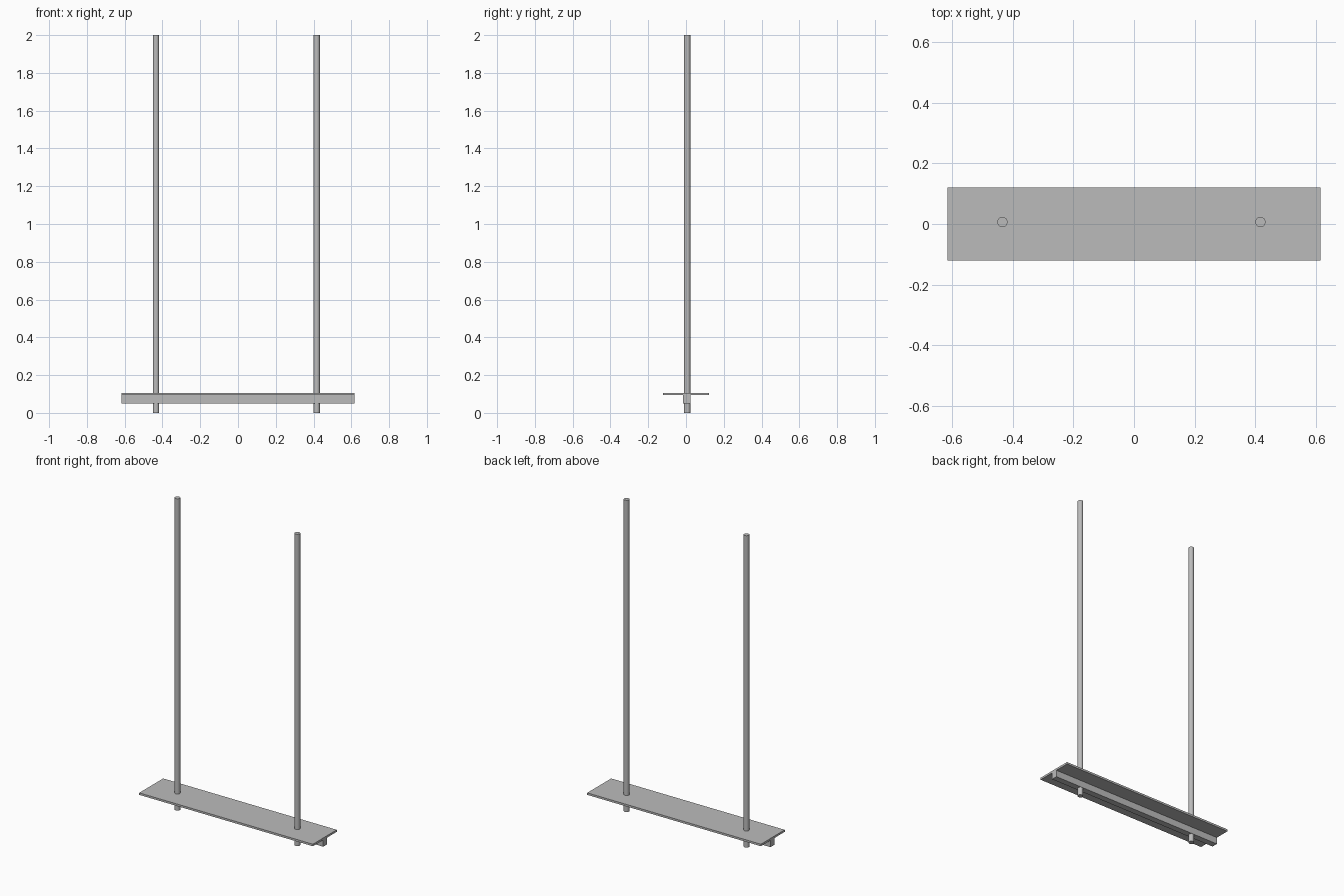
import bpy

if "Cube" in bpy.data.objects:
    bpy.data.objects.remove(bpy.data.objects["Cube"])

# Shared dark grey
grey = bpy.data.materials.new("dark_grey")
grey.diffuse_color = (0.5, 0.5, 0.5, 1)
grey.use_nodes = True
grey.node_tree.nodes["Principled BSDF"].inputs["Base Color"].default_value = grey.diffuse_color


def box(name, size, loc):
    bpy.ops.mesh.primitive_cube_add(size=1, location=loc)
    o = bpy.context.object
    o.name = name
    o.scale = size
    bpy.ops.object.transform_apply(location=False, rotation=False, scale=True)
    o.data.materials.append(grey)
    return o


def pole(name, x):
    bpy.ops.mesh.primitive_cylinder_add(vertices=32, radius=0.0168, depth=2.0,
                                        location=(x, 0.0065, 1.0))
    o = bpy.context.object
    o.name = name
    bpy.ops.object.shade_smooth_by_angle()
    o.data.materials.append(grey)
    return o


# Flat shelf board
box("shelf_board", (1.232, 0.242, 0.013), (0, 0, 0.1))

# Support beam under the board
box("support_beam", (1.232, 0.040, 0.044), (0, 0.004, 0.0725))

# Two tall round poles running through board and beam
pole("left_pole", -0.434)
pole("right_pole", 0.417)
